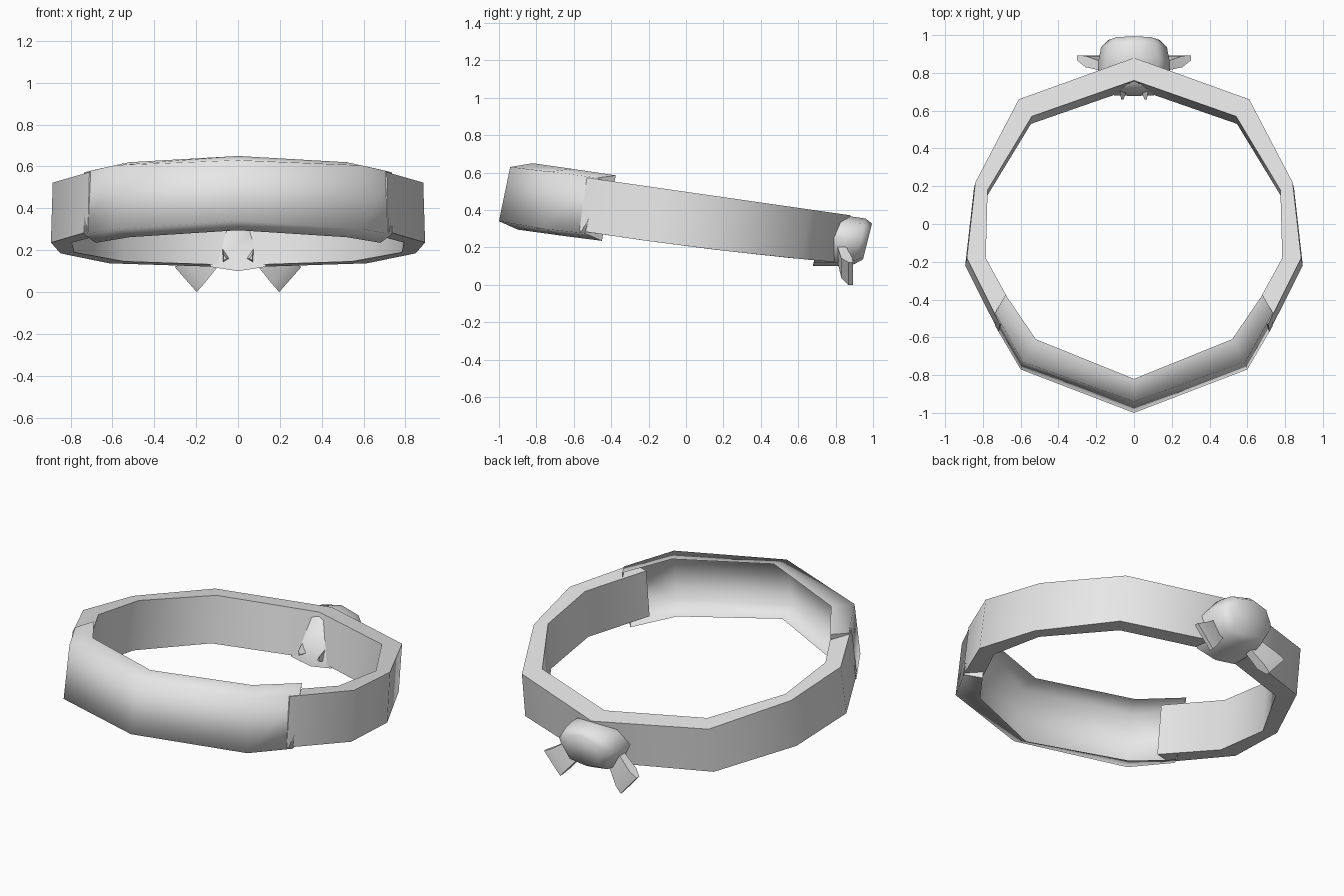
import bpy, bmesh, math

if "Cube" in bpy.data.objects:
    bpy.data.objects.remove(bpy.data.objects["Cube"])

grey = bpy.data.materials.new("light_grey")
grey.use_nodes = True
grey.diffuse_color = (0.8, 0.8, 0.8, 1)
grey.node_tree.nodes["Principled BSDF"].inputs["Base Color"].default_value = (0.8, 0.8, 0.8, 1)


def loft(name, sections, angle, closed=True, caps=True):
    """Skin a row of cross-sections and shade the result."""
    bm = bmesh.new()
    rows = [[bm.verts.new(p) for p in s] for s in sections]
    n = len(rows[0])
    for a, b in zip(rows, rows[1:]):
        for i in range(n if closed else n - 1):
            j = (i + 1) % n
            bm.faces.new((a[i], a[j], b[j], b[i]))
    if caps:
        bm.faces.new(rows[0])
        bm.faces.new(rows[-1])
    bmesh.ops.recalc_face_normals(bm, faces=bm.faces)
    mesh = bpy.data.meshes.new(name)
    bm.to_mesh(mesh)
    bm.free()
    obj = bpy.data.objects.new(name, mesh)
    bpy.context.collection.objects.link(obj)
    mesh.materials.append(grey)
    bpy.ops.object.select_all(action="DESELECT")
    obj.select_set(True)
    bpy.context.view_layer.objects.active = obj
    bpy.ops.object.shade_smooth_by_angle(angle=math.radians(angle))
    return obj


def mirrored(half):
    """Sections from +x through the centre to -x."""
    return half + [[(-x, y, z) for x, y, z in s] for s in half[-2::-1]]


# Tilted faceted band, open at the front where the plate covers it
def top(x, y):
    return (x, y, 0.497 - 0.143 * y)


def bottom(x, y):
    y -= 0.04
    return (x * 1.01, y, 0.207 - 0.128 * y + 0.025 * y * y)


outer = [(0.71, -0.53), (0.885, -0.18), (0.84, 0.22), (0.61, 0.66), (0, 0.88)]
inner = [(0.61, -0.5), (0.785, -0.18), (0.775, 0.18), (0.54, 0.57), (0, 0.76)]
band = [[top(*o), bottom(*o), bottom(*i), top(*i)] for o, i in zip(outer, inner)]
loft("band", mirrored(band), 45)

# Front plate: a curved channel with lips above and below, closed at its ends
plate = [
    [(0.68, -0.375, 0.585), (0.735, -0.47, 0.572), (0.735, -0.54, 0.275), (0.68, -0.45, 0.235)],
    [(0.52, -0.61, 0.62), (0.59, -0.73, 0.605), (0.60, -0.77, 0.30), (0.52, -0.66, 0.262)],
    [(0, -0.82, 0.65), (0, -0.94, 0.63), (0, -1.0, 0.34), (0, -0.90, 0.295)],
]
obj = loft("front_plate", mirrored(plate), 100, closed=False)
for face in obj.data.polygons[-2:]:
    face.use_smooth = False

# Knot at the back
outline = [(0, 0.135), (0.13, 0.105), (0.19, 0.02), (0.13, -0.11),
           (0, -0.13), (-0.13, -0.11), (-0.19, 0.02), (-0.13, 0.105)]
rings = [(0.71, 1.0), (0.85, 1.0), (0.93, 0.92), (0.97, 0.72)]
knot = [[(x * s, y + 0.25 * z * s, 0.23 + z * s) for x, z in outline] for y, s in rings]
loft("knot", knot, 80)

# Two short tails, and the tips that come through the band
for side, label in ((1, "left"), (-1, "right")):
    tail = []
    for x, y, z, width, depth in ((0.09, 0.82, 0.20, 0.09, 0.04),
                                  (0.21, 0.86, 0.09, 0.14, 0.06),
                                  (0.25, 0.88, 0.06, 0.16, 0.025)):
        a, b = width * 0.33, width * 0.375
        tail.append([(side * (x + u * a), y + v * depth / 2, z + u * b)
                     for u, v in ((1, 1), (1, -1), (-1, -1), (-1, 1))])
    loft(label + "_tail", tail, 50)
    base = [(0.083, 0.77, 0.25), (0.08, 0.77, 0.12), (0.015, 0.77, 0.16)]
    tip = [(0.065 + (x - 0.065) * 0.2, 0.66, 0.16 + (z - 0.16) * 0.2) for x, y, z in base]
    loft(label + "_tail_tip", [[(side * x, y, z) for x, y, z in s] for s in (base, tip)], 30)
